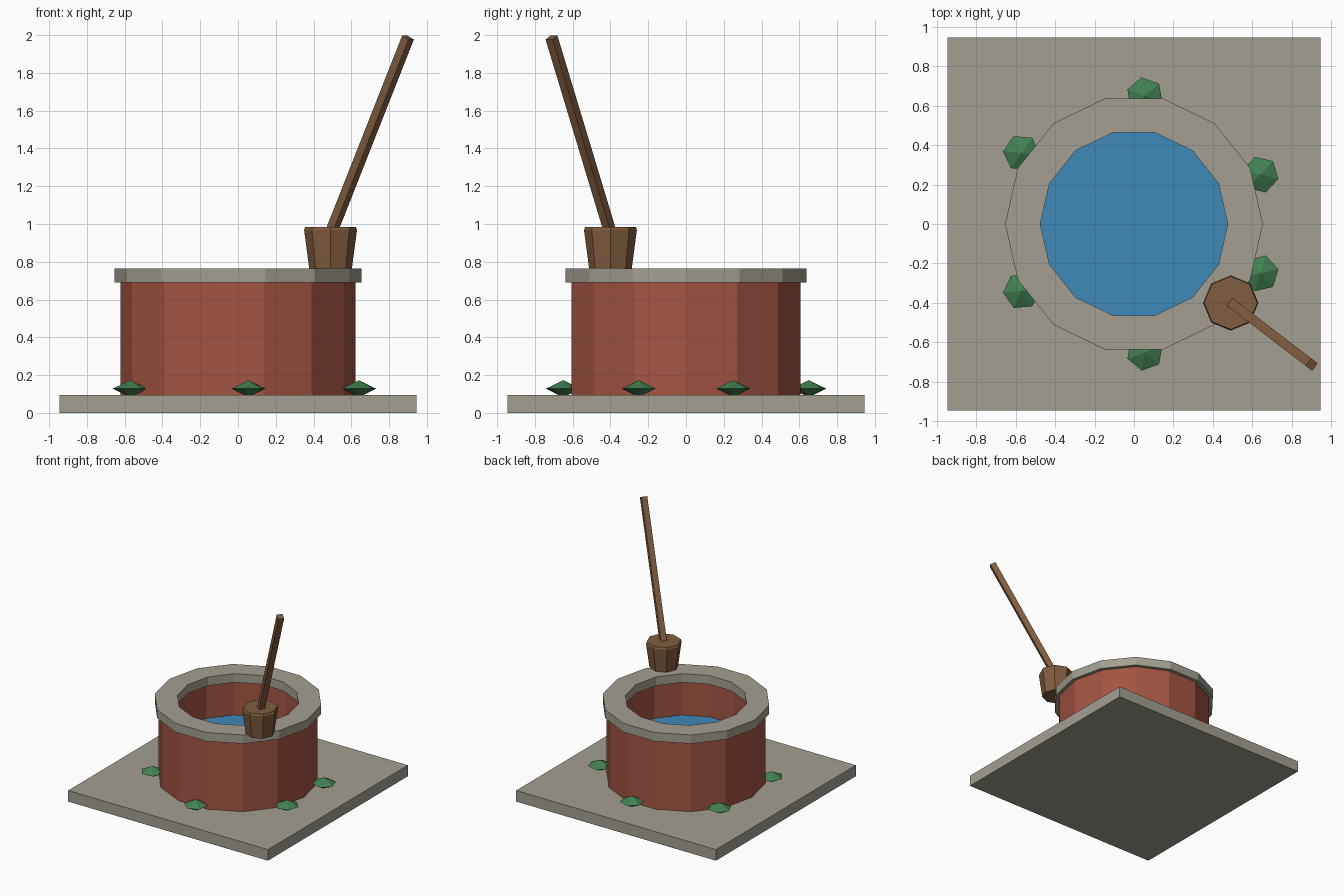
import bpy
import bmesh
from math import cos, sin, tau, radians
from mathutils import Vector, Matrix

cube = bpy.data.objects.get("Cube")
if cube:
    bpy.data.objects.remove(cube, do_unlink=True)


def material(name, r, g, b):
    mat = bpy.data.materials.new(name)
    mat.use_nodes = True
    mat.diffuse_color = (r, g, b, 1)
    mat.node_tree.nodes["Principled BSDF"].inputs["Base Color"].default_value = (r, g, b, 1)
    return mat


STONE = material("grey stone", 0.37, 0.345, 0.285)
BRICK = material("red brick", 0.37, 0.09, 0.055)
WATER = material("blue water", 0.05, 0.25, 0.48)
WOOD = material("brown wood", 0.22, 0.11, 0.05)
LEAF = material("green leaf", 0.055, 0.22, 0.085)


def finish(name, bm, mat, location=(0, 0, 0)):
    bmesh.ops.recalc_face_normals(bm, faces=bm.faces)
    mesh = bpy.data.meshes.new(name)
    bm.to_mesh(mesh)
    bm.free()
    mesh.materials.append(mat)
    obj = bpy.data.objects.new(name, mesh)
    obj.location = location
    bpy.context.collection.objects.link(obj)
    return obj


def lathe(name, profile, sides, mat, location=(0, 0, 0), closed=False, turn=0):
    """Spin a (radius, height) profile; open profiles get flat end caps."""
    bm = bmesh.new()
    rings = []
    for radius, z in profile:
        rings.append([bm.verts.new((radius * cos(turn + tau * i / sides),
                                    radius * sin(turn + tau * i / sides), z))
                      for i in range(sides)])
    pairs = list(zip(rings, rings[1:]))
    if closed:
        pairs.append((rings[-1], rings[0]))
    else:
        bm.faces.new(rings[0])
        bm.faces.new(rings[-1])
    for low, high in pairs:
        for i in range(sides):
            j = (i + 1) % sides
            bm.faces.new((low[i], low[j], high[j], high[i]))
    return finish(name, bm, mat, location)


def tube(name, inner, outer, bottom, top, mat):
    profile = [(outer, bottom), (outer, top), (inner, top), (inner, bottom)]
    return lathe(name, profile, 14, mat, closed=True)


# Square paving slab
bm = bmesh.new()
bmesh.ops.create_cube(bm, size=1, matrix=Matrix.Diagonal((1.89, 1.89, 0.095, 1)))
finish("base_slab", bm, STONE, (0, 0, 0.0475))

# Well wall, stone rim and water
tube("well_wall", 0.5, 0.623, 0.095, 0.69, BRICK)
tube("well_rim", 0.475, 0.653, 0.69, 0.765, STONE)
lathe("water", [(0.499, 0.37), (0.499, 0.4)], 14, WATER)

# Bucket resting on the rim
lathe("bucket", [(0.113, 0.765), (0.14, 0.968), (0.134, 0.985)], 8, WOOD, (0.49, -0.4, 0))

# Leaning square pole
start, end = Vector((0.495, -0.402, 0.96)), Vector((0.9, -0.712, 1.987))
axis = (end - start).normalized()
side = axis.cross(Vector((0, 0, 1))).normalized()
frame = Matrix((side, axis.cross(side), axis)).transposed().to_4x4()
bm = bmesh.new()
bmesh.ops.create_cube(bm, size=1, matrix=frame @ Matrix.Diagonal((0.047, 0.047, (end - start).length, 1)))
finish("bucket_pole", bm, WOOD, (start + end) / 2)

# Faceted plants around the foot of the wall
plants = [(0.64, 0.25, 17), (0.055, 0.65, 10), (-0.57, 0.36, 25),
          (-0.57, -0.34, -25), (0.055, -0.65, -10), (0.64, -0.25, -17)]
for n, (x, y, turn) in enumerate(plants, 1):
    bm = bmesh.new()
    for tip in (0.045, -0.045):
        cone = bmesh.ops.create_cone(bm, segments=6, radius1=0.094, radius2=0, depth=abs(tip))
        for v in cone["verts"]:
            v.co.z = (v.co.z + abs(tip) / 2) * (1 if tip > 0 else -1)
    bmesh.ops.remove_doubles(bm, verts=bm.verts, dist=0.0005)
    bmesh.ops.rotate(bm, verts=bm.verts, matrix=Matrix.Rotation(radians(turn), 3, "Z"))
    finish(f"plant_{n}", bm, LEAF, (x, y, 0.128))
